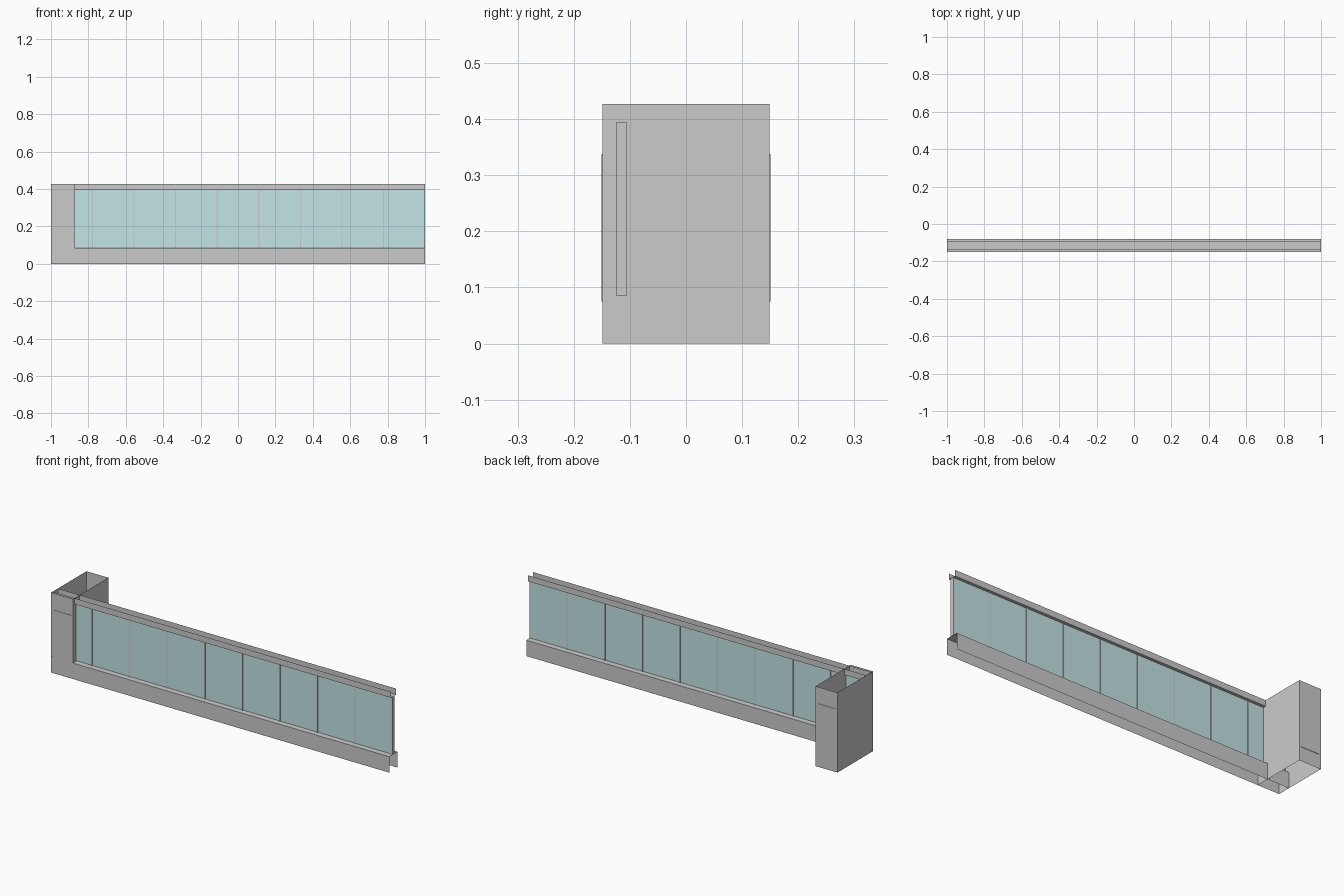
import bpy, bmesh

if "Cube" in bpy.data.objects:
    bpy.data.objects.remove(bpy.data.objects["Cube"])

glass_mat = bpy.data.materials.new("tinted_glass")
glass_mat.diffuse_color = (0.55, 0.78, 0.78, 1)
glass_mat.use_nodes = True
glass_mat.node_tree.nodes["Principled BSDF"].inputs["Base Color"].default_value = glass_mat.diffuse_color


def finish(name, bm, mat=None):
    me = bpy.data.meshes.new(name)
    bm.to_mesh(me)
    bm.free()
    ob = bpy.data.objects.new(name, me)
    bpy.context.collection.objects.link(ob)
    if mat:
        me.materials.append(mat)
    return ob


def box(name, x, y, z, mat=None):
    bm = bmesh.new()
    bmesh.ops.create_cube(bm, size=1)
    for v in bm.verts:
        v.co = [r[0] + (c + 0.5) * (r[1] - r[0]) for c, r in zip(v.co, (x, y, z))]
    return finish(name, bm, mat)


def sheet(name, path, vec):
    """Sweep an open or closed line of points along a vector as thin sheet metal."""
    bm = bmesh.new()
    a = [bm.verts.new(p) for p in path]
    b = [bm.verts.new([c + d for c, d in zip(p, vec)]) for p in path]
    for i in range(len(a) - 1):
        bm.faces.new((a[i], a[i + 1], b[i + 1], b[i]))
    bmesh.ops.remove_doubles(bm, verts=bm.verts, dist=1e-5)
    return finish(name, bm)


MID = -0.115          # centre line of the glazed wall
H = 0.427             # total height

# Base skirt: channel open at the bottom
sheet("base_skirt", [(-1, MID + y, z) for y, z in
      ((-0.035, 0), (-0.035, 0.085), (0.035, 0.085), (0.035, 0))], (2, 0, 0))

# Top rail: channel open at the top
sheet("top_rail", [(-1, MID + y, z) for y, z in
      ((-0.022, H), (-0.022, 0.395), (0.022, 0.395), (0.022, H))], (2, 0, 0))

# Nine glass panes with slim uprights between them
n = 9
step = 2 / n
for i in range(n):
    x = -1 + i * step
    box(f"glass_pane_{i + 1}", (x + 0.003, x + step - 0.003),
        (MID - 0.007, MID + 0.007), (0.087, 0.394), glass_mat)
for i in range(n + 1):
    x = max(-0.997, min(0.997, -1 + i * step))
    box(f"upright_{i + 1}", (x - 0.003, x + 0.003),
        (MID - 0.0095, MID + 0.0095), (0.086, 0.394))

# End post: four thin walls, open at top and bottom
L, R, D = -1, -0.871, 0.149
sheet("end_post", [(L, -D, 0), (R, -D, 0), (R, D, 0), (L, D, 0), (L, -D, 0)], (0, 0, H))

# Shallow cover panels on the front and back of the post
for name, s in (("front_cover", -1), ("back_cover", 1)):
    box(name, (-0.989, -0.88), sorted((s * 0.149, s * 0.151)), (0.075, 0.338))
